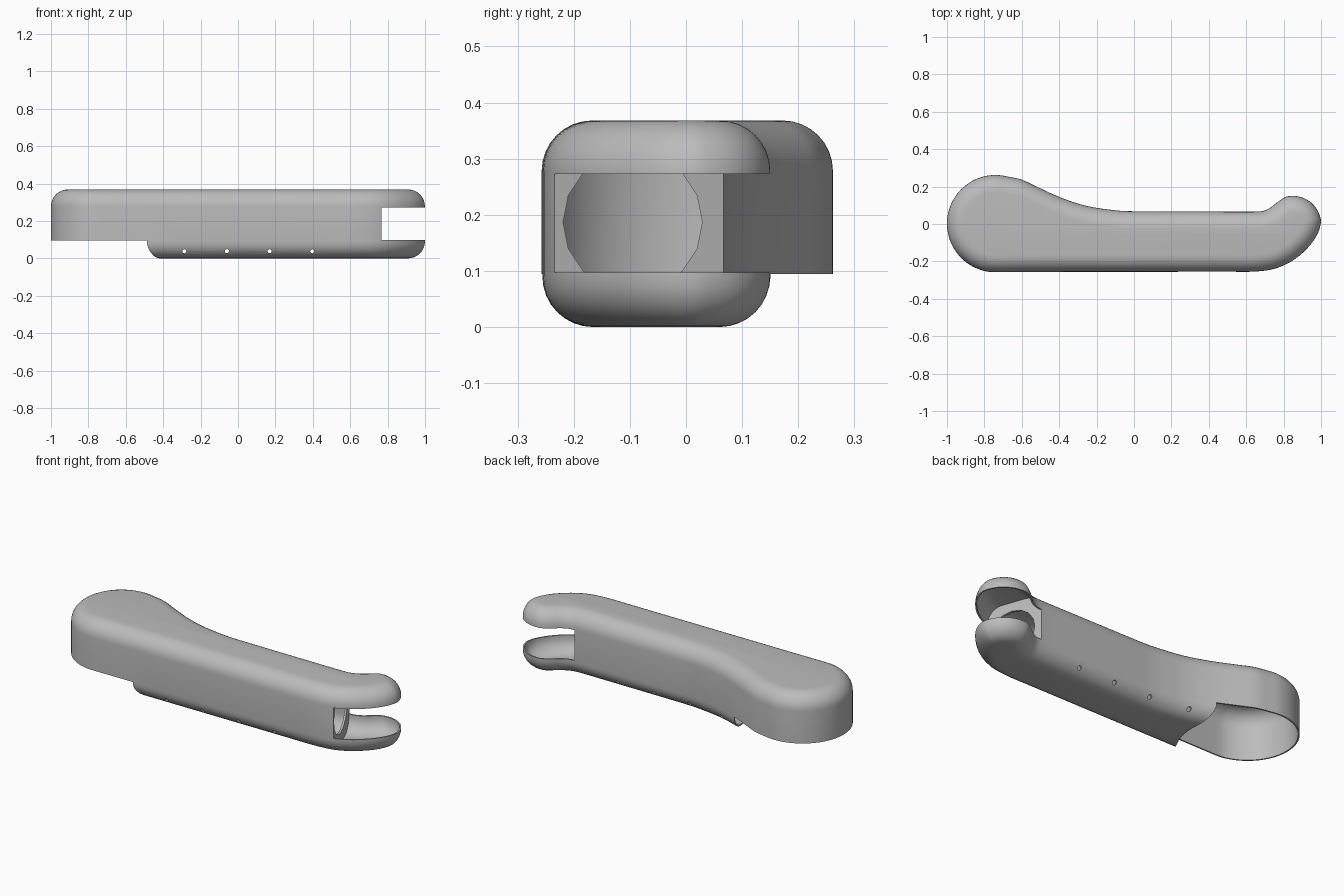
import bpy, bmesh
from math import sin, cos, pi, radians
from mathutils import Vector, Matrix

cube = bpy.data.objects.get("Cube")
if cube:
    bpy.data.objects.remove(cube, do_unlink=True)

HEIGHT, ROUND, WALL = 0.368, 0.09, 0.008
SLOT_TILT = 0.346
SLOT_CORNER = Vector((0.77, -0.24, 0.185))

grey = bpy.data.materials.new("grey plastic")
grey.use_nodes = True
grey.diffuse_color = (0.5, 0.5, 0.5, 1)
grey.node_tree.nodes["Principled BSDF"].inputs["Base Color"].default_value = (0.5, 0.5, 0.5, 1)


def arc(cx, cy, r, start, end, n):
    angles = [radians(start + (end - start) * i / n) for i in range(n + 1)]
    return [(cx + r * cos(a), cy + r * sin(a)) for a in angles]


def smooth_loop(pts, steps=4):
    """Closed Catmull-Rom curve through the points."""
    out, n = [], len(pts)
    for i in range(n):
        a, b, c, d = (Vector(pts[(i + k) % n]) for k in (-1, 0, 1, 2))
        m0, m1 = (c - a) / 2, (d - b) / 2
        lim = (c - b).length
        m0 = m0.normalized() * min(m0.length, lim)
        m1 = m1.normalized() * min(m1.length, lim)
        for s in range(steps):
            t = s / steps
            out.append(b * (2*t**3 - 3*t*t + 1) + m0 * (t**3 - 2*t*t + t)
                       + c * (3*t*t - 2*t**3) + m1 * (t**3 - t*t))
    return out


# Plan outline, counter-clockwise: round head, straight grip, hooked tip
outline = arc(-0.74, 0.002, 0.26, 75, 262, 14)
outline += [(-0.66, -0.257), (-0.5, -0.256), (0.5, -0.255), (0.65, -0.254),
            (0.76, -0.237), (0.86, -0.188), (0.94, -0.115), (0.985, -0.045)]
outline += arc(0.85, 0, 0.15, 5, 105, 6)
outline += [(0.765, 0.115), (0.73, 0.088), (0.69, 0.07), (0.64, 0.066), (0.5, 0.066),
            (0, 0.068), (-0.1, 0.073), (-0.26, 0.098), (-0.4, 0.145), (-0.52, 0.2), (-0.6, 0.237)]
outline = smooth_loop(outline)


def add_object(name, bm):
    bmesh.ops.recalc_face_normals(bm, faces=bm.faces[:])
    mesh = bpy.data.meshes.new(name)
    bm.to_mesh(mesh)
    bm.free()
    obj = bpy.data.objects.new(name, mesh)
    bpy.context.collection.objects.link(obj)
    mesh.materials.append(grey)
    return obj


def pillow(name, shrink=0.0):
    """Outline lofted upward with rounded top and bottom edges."""
    r, n = ROUND - shrink, 8
    quarter = [(i / n) * pi / 2 for i in range(n + 1)]
    profile = [(shrink + r - r * sin(a), ROUND - r * cos(a)) for a in quarter]
    profile += [(d, HEIGHT - z) for d, z in reversed(profile)]
    count = len(outline)
    normals = []
    for i in range(count):
        t = (outline[(i + 1) % count] - outline[i - 1]).normalized()
        normals.append(Vector((-t.y, t.x)))
    bm = bmesh.new()
    rings = []
    for d, z in profile:
        rings.append([bm.verts.new((*(p + nrm * d), z)) for p, nrm in zip(outline, normals)])
    for low, high in zip(rings, rings[1:]):
        for i in range(count):
            j = (i + 1) % count
            bm.faces.new((low[i], low[j], high[j], high[i]))
    bm.faces.new(rings[0][::-1])
    bm.faces.new(rings[-1])
    return add_object(name, bm)


def box(name, size, offset, z):
    """Box aligned with the tilted slot end."""
    bm = bmesh.new()
    place = (Matrix.Translation((SLOT_CORNER.x, SLOT_CORNER.y, z)) @ Matrix.Rotation(SLOT_TILT, 4, 'Z')
             @ Matrix.Translation((offset, 0, 0)) @ Matrix.Diagonal((*size, 1)))
    bmesh.ops.create_cube(bm, size=1, matrix=place)
    return add_object(name, bm)


def cylinder(name, radius, depth, sides, place, axis=None):
    bm = bmesh.new()
    turn = Matrix.Rotation(pi / 2, 4, axis) if axis else Matrix()
    bmesh.ops.create_cone(bm, cap_ends=True, segments=sides, radius1=radius, radius2=radius,
                          depth=depth, matrix=Matrix.Translation(place) @ turn)
    return add_object(name, bm)


def activate(obj):
    bpy.ops.object.select_all(action='DESELECT')
    obj.select_set(True)
    bpy.context.view_layer.objects.active = obj


def cut(obj, cutter, operation='DIFFERENCE'):
    cutter.hide_render = True
    activate(obj)
    mod = obj.modifiers.new("cut", 'BOOLEAN')
    mod.operation, mod.solver, mod.object = operation, 'EXACT', cutter
    bpy.ops.object.modifier_apply(modifier=mod.name)
    bpy.data.objects.remove(cutter, do_unlink=True)


def finish(obj):
    activate(obj)
    bpy.ops.object.shade_smooth_by_angle(angle=radians(30))


# Hollow lever shell
shell = pillow("lever_shell")
activate(shell)
solid = shell.modifiers.new("wall", 'SOLIDIFY')
solid.thickness, solid.offset = WALL, -1
bpy.ops.object.modifier_apply(modifier=solid.name)

# Open slot through the tip, and the pivot opening under the head
cut(shell, box("slot_cutter", (1, 2, 0.175), 0.5, 0.185))
cut(shell, cylinder("pivot_cutter", 0.36, 0.3, 64, (-0.74, 0, 0.094 - 0.15)))

# Row of pin holes through both sides
for i in range(4):
    cut(shell, cylinder("pin_cutter", 0.011, 1, 12, (-0.287 + 0.228 * i, 0, 0.038), 'X'))
finish(shell)

# Bulkhead closing the grip at the slot, with a round bore
bulkhead = pillow("slot_bulkhead", WALL / 2)
cut(bulkhead, box("bulkhead_slice", (0.012, 2, 1), -0.007, 0.185), 'INTERSECT')
cut(bulkhead, cylinder("bore_cutter", 0.124, 0.6, 16, (0.7, -0.095, 0.187), 'Y'))
finish(bulkhead)
